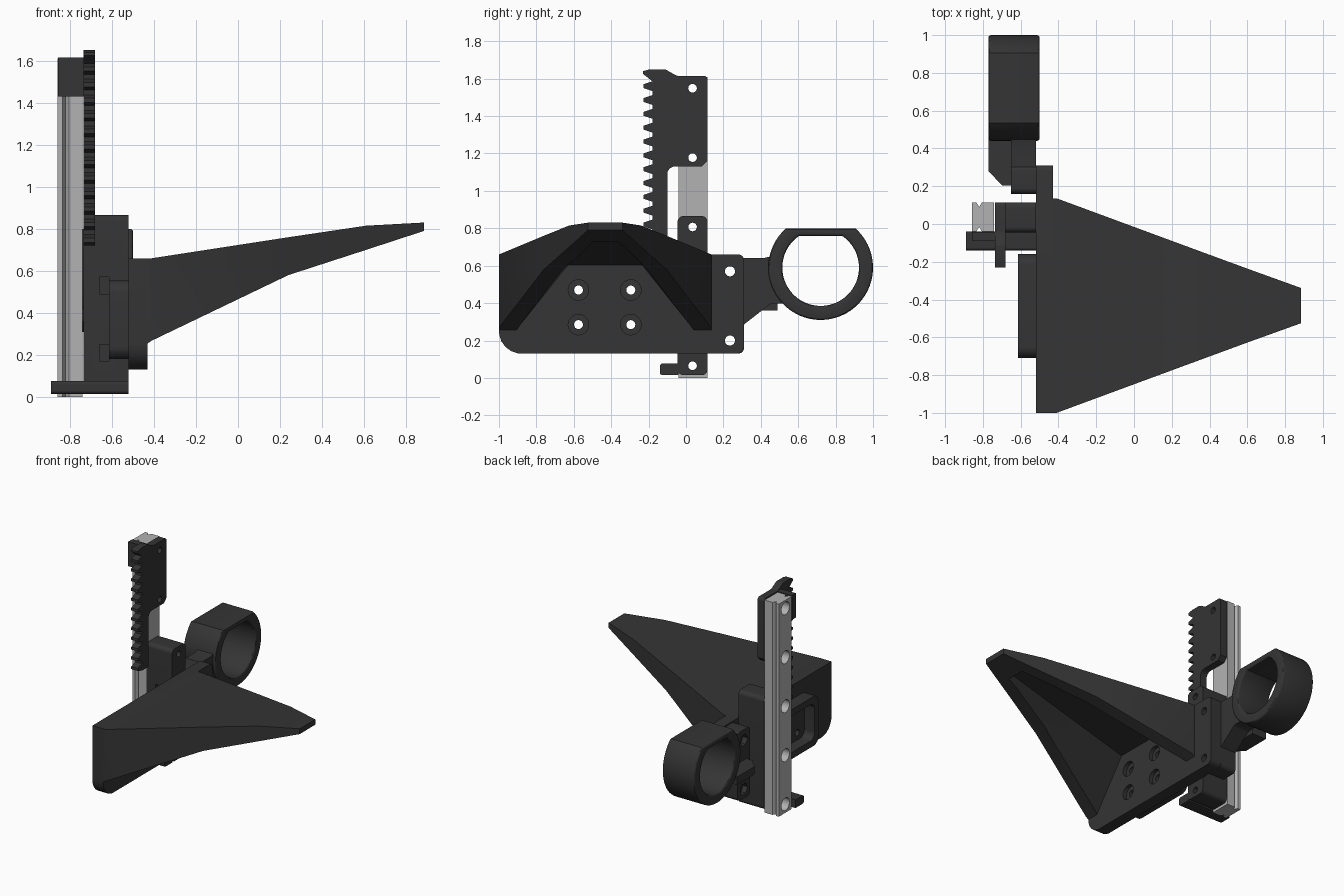
import bpy, bmesh, math
from mathutils import Vector

if "Cube" in bpy.data.objects:
    bpy.data.objects.remove(bpy.data.objects["Cube"])


def material(name, v):
    m = bpy.data.materials.new(name)
    m.diffuse_color = (v, v, v, 1)
    m.use_nodes = True
    m.node_tree.nodes["Principled BSDF"].inputs["Base Color"].default_value = m.diffuse_color
    return m


DARK = material("dark_plastic", 0.035)
STEEL = material("steel", 0.45)


def rounded(pts, n=6):
    """Outline from (u, v[, radius]) corners."""
    out = []
    for i, p in enumerate(pts):
        c = Vector(p[:2])
        if len(p) < 3:
            out.append(c)
            continue
        a = (Vector(pts[i - 1][:2]) - c).normalized()
        b = (Vector(pts[(i + 1) % len(pts)][:2]) - c).normalized()
        half = a.angle(b) / 2
        o = c + (a + b).normalized() * p[2] / math.sin(half)
        s = c + a * p[2] / math.tan(half) - o
        e = c + b * p[2] / math.tan(half) - o
        out += [o + (s.lerp(e, k / n)).normalized() * p[2] for k in range(n + 1)]
    return out


def finish(name, bm, mat=DARK):
    bmesh.ops.recalc_face_normals(bm, faces=bm.faces)
    me = bpy.data.meshes.new(name)
    bm.to_mesh(me)
    bm.free()
    ob = bpy.data.objects.new(name, me)
    bpy.context.collection.objects.link(ob)
    me.materials.append(mat)
    return ob


def extrude(name, pts, lo, hi, axis="x", mat=DARK):
    bm = bmesh.new()
    place = {"x": lambda u, v: (lo, u, v), "z": lambda u, v: (u, v, lo)}[axis]
    f = bm.faces.new([bm.verts.new(place(*p)) for p in rounded(pts)])
    r = bmesh.ops.extrude_face_region(bm, geom=[f])
    move = Vector((hi - lo, 0, 0)) if axis == "x" else Vector((0, 0, hi - lo))
    bmesh.ops.translate(bm, vec=move, verts=[v for v in r["geom"] if isinstance(v, bmesh.types.BMVert)])
    return finish(name, bm, mat)


def rect(y0, y1, z0, z1, r=None):
    c = [(y0, z0), (y1, z0), (y1, z1), (y0, z1)]
    return [p + (r,) for p in c] if r else c


def loft(name, sections):
    """Skin matching loops of 3D points and cap both ends."""
    bm = bmesh.new()
    loops = [[bm.verts.new(p) for p in s] for s in sections]
    for a, b in zip(loops, loops[1:]):
        for i in range(len(a)):
            j = (i + 1) % len(a)
            bm.faces.new((a[i], a[j], b[j], b[i]))
    bm.faces.new(loops[0])
    bm.faces.new(loops[-1])
    return finish(name, bm)


def apply_mod(ob, kind, **settings):
    m = ob.modifiers.new(kind, kind)
    for k, v in settings.items():
        setattr(m, k, v)
    bpy.context.view_layer.objects.active = ob
    bpy.ops.object.modifier_apply(modifier=m.name)


def cut(ob, cutter):
    apply_mod(ob, "BOOLEAN", operation="DIFFERENCE", solver="EXACT", object=cutter)
    bpy.data.objects.remove(cutter)


def drill(ob, spots, r, x0, x1, sides=24):
    for y, z in spots:
        pts = [(y + r * math.cos(2 * math.pi * k / sides), z + r * math.sin(2 * math.pi * k / sides))
               for k in range(sides)]
        cut(ob, extrude("cutter", pts, x0, x1))


# steel guide rail with side grooves and counterbored holes
rail = extrude("guide_rail", [(-.858, -.04), (-.835, -.04), (-.82, -.015), (-.805, -.04), (-.74, -.04),
                              (-.74, .115), (-.805, .115), (-.82, .09), (-.835, .115), (-.858, .115)],
               0, 1.61, "z", STEEL)
rail_spots = [(.035, .065 + i * .371) for i in range(5)]
drill(rail, rail_spots, .024, -1, -.6)
drill(rail, rail_spots, .048, -1, -.80)

# toothed rack and its stop block
teeth = []
for i in range(12):
    z = .746 + i * .074
    teeth += [(-.18, z - .026), (-.228, z - .01), (-.228, z + .01), (-.18, z + .026)]
rack = extrude("toothed_rack", teeth + [
    (-.21, 1.61), (-.23, 1.625), (-.23, 1.64), (-.195, 1.65), (-.11, 1.65, .03), (-.05, 1.615, .05),
    (.115, 1.615, .02), (.115, 1.16), (.085, 1.13), (-.10, 1.13, .04), (-.10, .72)], -.735, -.68)
drill(rack, rail_spots[3:], .023, -1, -.5)
extrude("rack_stop", rect(-.09, -.042, 1.43, 1.615), -.857, -.735)

# sliding carriage with foot hook
carriage = extrude("carriage", rect(-.045, .115, .015, .865, .03), -.735, -.52)
drill(carriage, [rail_spots[0], rail_spots[2]], .023, -1, -.4)
for z in (.21, .53):
    cut(carriage, extrude("cutter", [(-.66, -.1), (-.615, -.1), (-.615, -.02), (-.66, -.02)],
                          z - .04, z + .04, "z"))
extrude("foot_hook", [(-.14, .015, .015), (-.04, .015), (-.04, .077), (-.14, .077, .015)], -.89, -.52)

# wide mounting plate
plate = extrude("mounting_plate", [(-1, .13, .12), (.31, .13, .04), (.31, .66, .03), (-1, .66)], -.52, -.43)
screws = [(y, z) for y in (-.575, -.295) for z in (.285, .47)]
joint_spots = [(.235, .57), (.235, .2)]
drill(plate, screws, .024, -1, 0)
drill(plate, screws, .055, -.46, 0)
drill(plate, joint_spots, .027, -1, 0)

# frame behind the plate
frame = extrude("back_frame", rect(-.71, -.16, .18, .555, .06), -.615, -.515)
cut(frame, extrude("cutter", rect(-.66, -.21, .23, .505, .05), -.8, -.53))
drill(frame, screws, .024, -1, 0)

# tapered shelf, hollow underneath
C = -.432


def section(x, low, high, z0, z1):
    return [(x, C - low, z0), (x, C + low, z0), (x, C + high, z1), (x, C - high, z1)]


shelf = loft("tapered_shelf", [section(x, w, w, a, b) for x, w, a, b in (
    (-.43, .568, .255, .66), (-.41, .568, .268, .66), (.24, .328, .58, .76), (.61, .192, .70, .815),
    (.885, .093, .79, .83))])
cut(shelf, loft("cutter", [section(*s) for s in (
    (-.45, .51, .215, .21, .60), (.24, .26, .12, .54, .70), (.70, .085, .05, .70, .763))]))

# bracket joining ring to plate
bracket = extrude("ring_bracket", rect(.16, .31, .13, .65, .03), -.65, -.52)
drill(bracket, joint_spots, .027, -1, 0)
drill(bracket, joint_spots, .045, -1, -.61, 6)
extrude("ring_arm", [(.29, .27), (.45, .395, .04), (.54, .40), (.49, .52), (.49, .70), (.455, .65, .03),
                     (.41, .64), (.29, .64)], -.65, -.52)
extrude("arm_rib", [(-.65, .205), (-.65, .49), (-.77, .49), (-.77, .28), (-.70, .205)], .36, .42, "z")


# finger ring with flattened top
def flat_circle(r, top):
    a = math.asin(top / r)
    lo, hi = math.pi - a, 2 * math.pi + a
    return [(.72 + r * math.cos(lo + (hi - lo) * k / 48), .59 + r * math.sin(lo + (hi - lo) * k / 48))
            for k in range(49)]


ring = extrude("finger_ring", flat_circle(.28, .21), -.77, -.5)
cut(ring, extrude("cutter", flat_circle(.205, .17), -.9, -.4))
apply_mod(ring, "BEVEL", width=.012, segments=3, limit_method="ANGLE", angle_limit=math.radians(60))

# smooth shading with crisp edges
for ob in bpy.context.scene.objects:
    ob.select_set(True)
bpy.ops.object.shade_smooth_by_angle(angle=math.radians(30))
